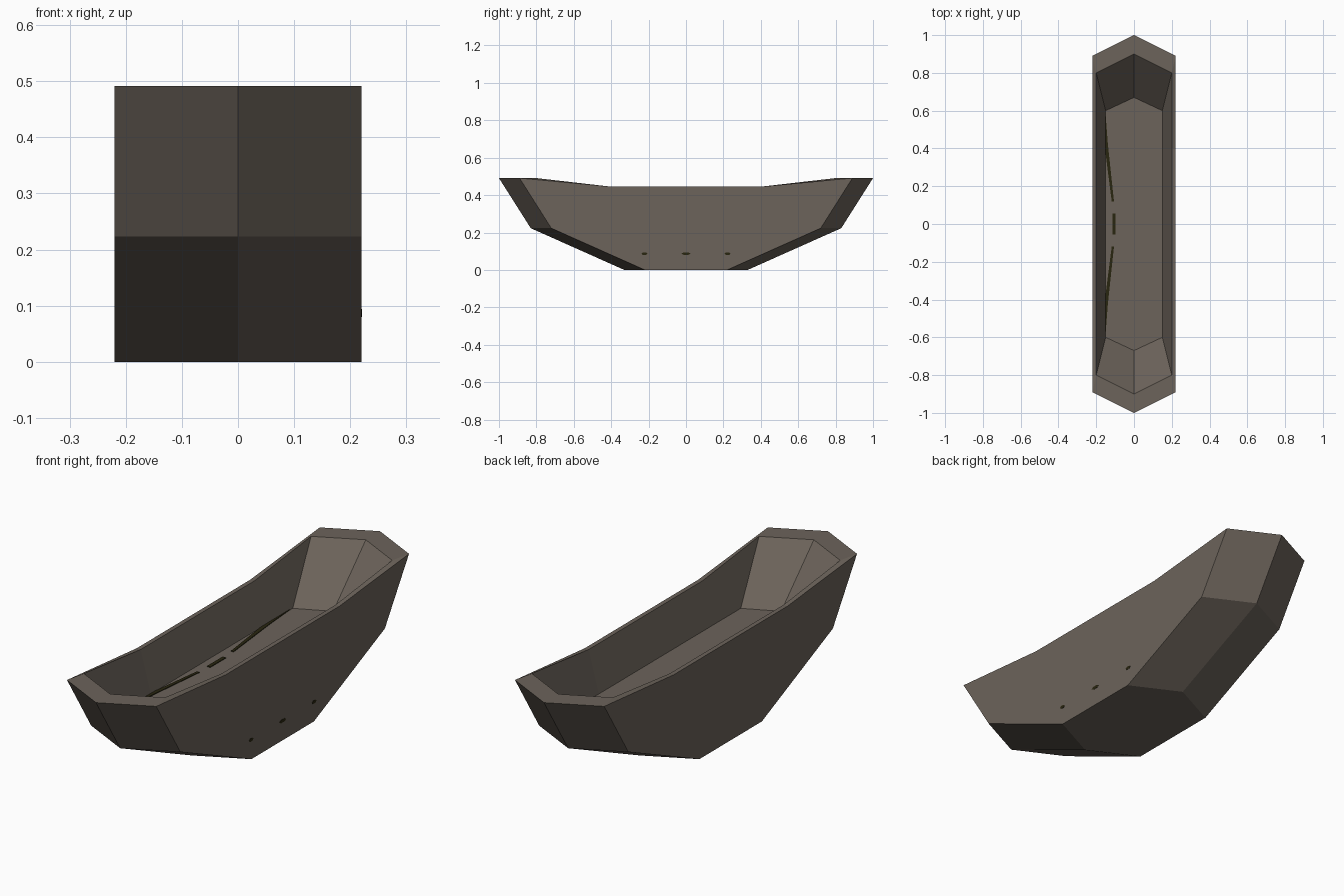
import bpy
import bmesh

cube = bpy.data.objects.get("Cube")
if cube:
    bpy.data.objects.remove(cube, do_unlink=True)


def material(name, colour):
    mat = bpy.data.materials.new(name)
    mat.use_nodes = True
    mat.diffuse_color = (*colour, 1)
    bsdf = mat.node_tree.nodes["Principled BSDF"]
    bsdf.inputs["Base Color"].default_value = (*colour, 1)
    bsdf.inputs["Roughness"].default_value = 0.9
    return mat


WOOD = material("weathered wood", (0.15, 0.126, 0.104))
MOSS = material("dark moss", (0.022, 0.019, 0.005))


def finish(bm, name, mat):
    bmesh.ops.recalc_face_normals(bm, faces=bm.faces)
    mesh = bpy.data.meshes.new(name)
    bm.to_mesh(mesh)
    bm.free()
    mesh.materials.append(mat)
    obj = bpy.data.objects.new(name, mesh)
    bpy.context.collection.objects.link(obj)
    return obj


def ring(bm, half, tip, shoulder, middle, z, z_middle):
    """Pointed plan outline with two extra points along each side."""
    side = [(shoulder, z), (middle, z_middle), (-middle, z_middle), (-shoulder, z)]
    points = [(0, tip, z)] + [(half, y, h) for y, h in side]
    points += [(0, -tip, z)] + [(-half, y, h) for y, h in reversed(side)]
    return [bm.verts.new(p) for p in points]


# Hull: keel, knee, outer rim, inner rim, inside floor
bm = bmesh.new()
rings = [
    ring(bm, 0.22, 0.33, 0.22, 0.12, 0, 0),
    ring(bm, 0.22, 0.83, 0.72, 0.4, 0.223, 0.223),
    ring(bm, 0.22, 1.0, 0.89, 0.4, 0.491, 0.445),
    ring(bm, 0.2, 0.9, 0.8, 0.4, 0.491, 0.445),
    ring(bm, 0.15, 0.67, 0.6, 0.4, 0.26, 0.26),
]
for low, high in zip(rings, rings[1:]):
    for i in range(len(low)):
        j = (i + 1) % len(low)
        bm.faces.new((low[i], low[j], high[j], high[i]))
bm.faces.new(rings[0])
bm.faces.new(rings[-1])
finish(bm, "boat_hull", WOOD)


def plate(name, outline, mat, thickness=0.004):
    """Thin flat plate extruded along its own normal, towards the viewer side."""
    bm = bmesh.new()
    face = bm.faces.new([bm.verts.new(p) for p in outline])
    face.normal_update()
    normal = face.normal.copy()
    if normal.x + normal.z < 0:
        normal.negate()
    result = bmesh.ops.extrude_face_region(bm, geom=[face])
    verts = [v for v in result["geom"] if isinstance(v, bmesh.types.BMVert)]
    bmesh.ops.translate(bm, verts=verts, vec=normal * thickness)
    return finish(bm, name, mat)


# Moss streaks along the inside floor
FLOOR = 0.259
streak = [(-0.152, 0.6), (-0.15, 0.37), (-0.118, 0.12), (-0.106, 0.12), (-0.138, 0.42)]
for name, sign in (("back", 1), ("front", -1)):
    plate(f"{name}_moss_streak", [(x, sign * y, FLOOR) for x, y in streak], MOSS)
plate("middle_moss_streak",
      [(x, y, FLOOR) for x, y in ((-0.114, -0.055), (-0.098, -0.055),
                                  (-0.098, 0.055), (-0.114, 0.055))], MOSS)

# Small dark marks low on the left side
for name, y, half in (("front", -0.222, 0.016), ("middle", 0, 0.024), ("back", 0.222, 0.016)):
    outline = [(0.219, y + a * half, 0.087 + b * 0.007)
               for a, b in ((-1, 0), (-0.5, -1), (0.5, -1), (1, 0), (0.5, 1), (-0.5, 1))]
    plate(f"{name}_side_mark", outline, MOSS, 0.002)
